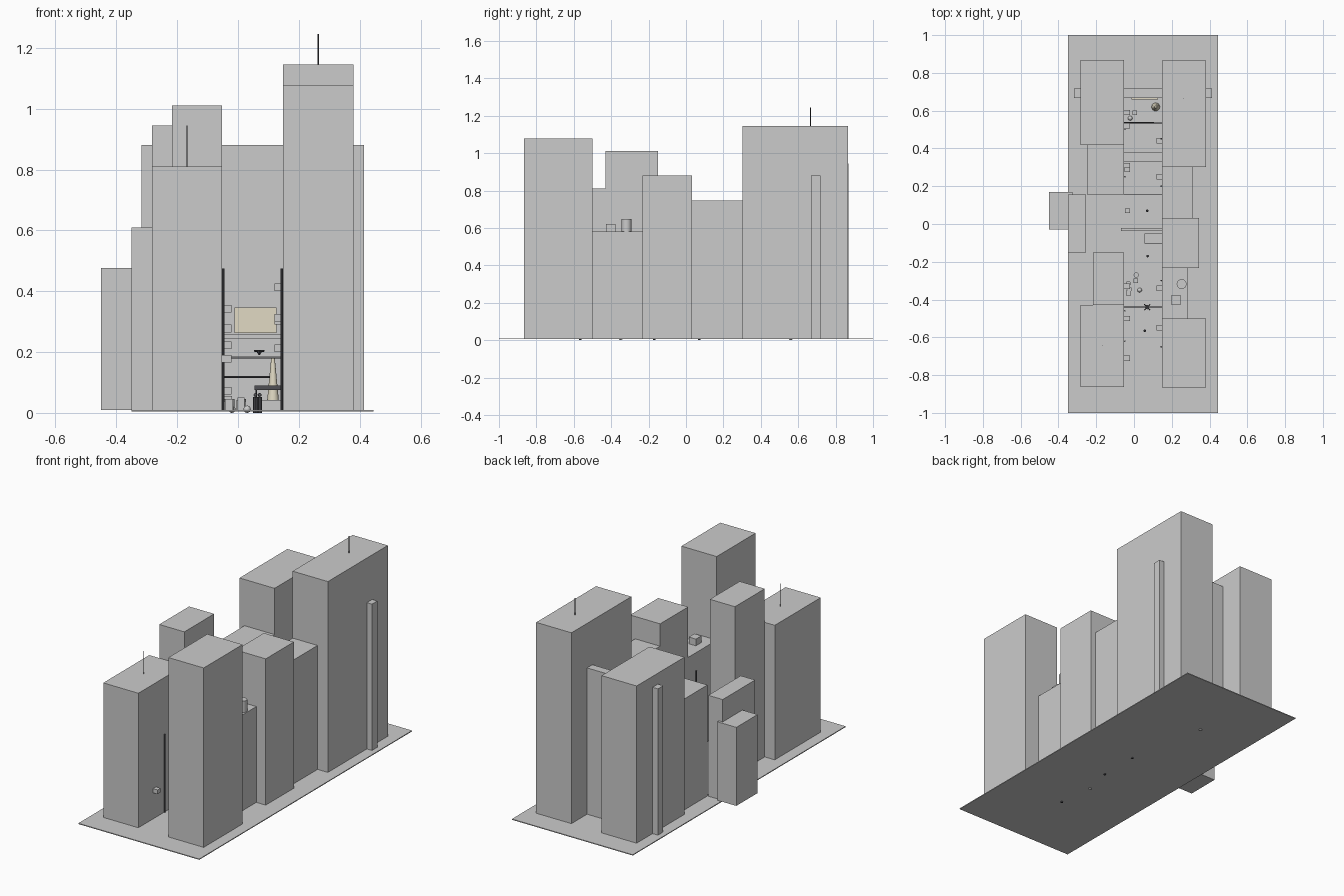
import bpy, math
from mathutils import Vector

if "Cube" in bpy.data.objects:
    bpy.data.objects.remove(bpy.data.objects["Cube"])


def material(name, rgb):
    m = bpy.data.materials.new(name)
    m.diffuse_color = (*rgb, 1)
    m.use_nodes = True
    m.node_tree.nodes["Principled BSDF"].inputs["Base Color"].default_value = m.diffuse_color
    return m


DARK = material("dark_metal", (0.08, 0.08, 0.09))
GLOW = material("pale_light", (0.75, 0.70, 0.55))


def box(name, x0, x1, y0, y1, z0, z1, mat=None):
    bpy.ops.mesh.primitive_cube_add(size=1, location=((x0 + x1) / 2, (y0 + y1) / 2, (z0 + z1) / 2))
    ob = bpy.context.object
    ob.name = name
    ob.scale = (x1 - x0, y1 - y0, z1 - z0)
    bpy.ops.object.transform_apply(location=False, rotation=False, scale=True)
    if mat:
        ob.data.materials.append(mat)
    return ob


def cone(name, x, y, z0, z1, r0, r1, sides=16, mat=None):
    bpy.ops.mesh.primitive_cone_add(vertices=sides, radius1=r0, radius2=r1, depth=z1 - z0,
                                    location=(x, y, (z0 + z1) / 2))
    ob = bpy.context.object
    ob.name = name
    if mat:
        ob.data.materials.append(mat)
    bpy.ops.object.shade_smooth_by_angle()
    return ob


def rod(name, a, b, r, mat=DARK):
    a, b = Vector(a), Vector(b)
    bpy.ops.mesh.primitive_cylinder_add(vertices=8, radius=r, depth=(b - a).length, location=(a + b) / 2)
    ob = bpy.context.object
    ob.name = name
    ob.rotation_euler = (b - a).to_track_quat('Z', 'Y').to_euler()
    ob.data.materials.append(mat)


# ground plate
G = 0.01
box("ground", -0.35, 0.445, -1, 1, 0.005, G)

# tower blocks: x0, x1, y0, y1, top
L, R = -0.052, 0.148
towers = {
    "left_front_tower": (-0.283, L, -0.862, -0.43, 0.81),
    "left_second_tower": (-0.217, L, -0.43, -0.15, 1.01),
    "left_recessed_block": (-0.35, -0.255, -0.15, 0.155, 0.61),
    "left_rear_annex": (-0.45, -0.325, -0.03, 0.17, 0.477),
    "left_fourth_tower": (-0.25, L, 0.155, 0.418, 0.67),
    "left_back_tower": (-0.283, L, 0.418, 0.868, 0.945),
    "right_front_tower": (R, 0.38, -0.865, -0.50, 1.077),
    "right_low_block": (R, 0.283, -0.50, -0.232, 0.58),
    "right_middle_tower": (R, 0.345, -0.232, 0.032, 0.88),
    "right_fourth_tower": (R, 0.312, 0.032, 0.302, 0.747),
    "right_back_tower": (R, 0.38, 0.302, 0.865, 1.145),
    "alley_end_wall": (-0.318, 0.414, 0.668, 0.718, 0.88),
}
for name, (x0, x1, y0, y1, top) in towers.items():
    box(name, x0, x1, y0, y1, G, top)

# rooftop equipment
box("roof_vent_box", 0.198, 0.245, -0.428, -0.376, 0.58, 0.62)
cone("roof_water_tank", 0.252, -0.318, 0.58, 0.648, 0.026, 0.026, 24)
rod("left_antenna", (-0.168, -0.645, 0.81), (-0.168, -0.645, 0.945), 0.002)
rod("right_antenna", (0.264, 0.665, 1.145), (0.264, 0.665, 1.245), 0.002)

# bridges across the alley
box("high_beam", -0.07, R, -0.037, -0.02, 0.245, 0.26)
box("skybridge", L, R, 0.328, 0.38, 0.185, 0.255)

# drain pipes on both alley walls
for y in (-0.62, -0.46, 0.25, 0.5):
    rod("left_drain_pipe", (L + 0.004, y, G), (L + 0.004, y, 0.475), 0.004)
for y in (-0.65, -0.3, 0.2, 0.45):
    rod("right_drain_pipe", (R - 0.004, y, G), (R - 0.004, y, 0.475), 0.004)

# overhead cables and pipes
for y, z in ((-0.44, 0.18), (0.155, 0.25), (0.535, 0.20)):
    rod("overhead_cable", (L, y, z), (R, y, z), 0.002)
rod("cross_pipe", (L, 0.535, 0.118), (0.105, 0.535, 0.118), 0.004)

# air conditioner units on the alley walls: y centre, z base
for y, z in ((-0.71, 0.165), (-0.50, 0.265), (-0.33, 0.33), (0.31, 0.21), (0.52, 0.33), (0.59, 0.06)):
    box("left_wall_unit", L, -0.022, y - 0.014, y + 0.014, z, z + 0.025)
for y, z in ((-0.55, 0.40), (-0.34, 0.30), (0.25, 0.20), (0.44, 0.29)):
    box("right_wall_unit", 0.12, R, y - 0.014, y + 0.014, z, z + 0.025)

# food stall with awning
box("stall_awning", 0.055, R, -0.10, -0.05, 0.082, 0.09)
box("awning_edge", 0.055, R, -0.104, -0.099, 0.075, 0.09, DARK)
box("stall_counter", 0.075, R, -0.095, -0.075, G, 0.042)
for x in (0.06, 0.142):
    rod("awning_post", (x, -0.098, G), (x, -0.098, 0.08), 0.002)

# crates, bins and bags
for x, y, s, h in ((-0.035, 0.07, 0.026, 0.03), (-0.03, -0.365, 0.026, 0.035),
                   (-0.035, 0.29, 0.03, 0.045), (0.005, 0.59, 0.024, 0.03), (0.01, -0.30, 0.024, 0.04)):
    box("crate", x - s / 2, x + s / 2, y - s / 2, y + s / 2, G, G + h)
for x, y in ((-0.03, -0.315), (-0.025, -0.345), (0.012, -0.27)):
    cone("bin", x, y, G, 0.045, 0.012, 0.014, 12)
for x, y in ((-0.02, 0.56), (0.03, -0.35)):
    bpy.ops.mesh.primitive_uv_sphere_add(segments=12, ring_count=8, radius=0.012, location=(x, y, 0.012))
    bpy.context.object.name = "rubbish_bag"
    bpy.ops.object.shade_smooth_by_angle()

# standing figures
for x, y in ((0.057, -0.565), (0.072, -0.17), (0.07, 0.07)):
    rod("figure_body", (x, y, 0), (x, y, 0.052), 0.007)
    bpy.ops.mesh.primitive_uv_sphere_add(segments=10, ring_count=6, radius=0.006, location=(x, y, 0.059))
    bpy.context.object.name = "figure_head"
    bpy.context.object.data.materials.append(DARK)

# hovering drone
cone("drone_body", 0.07, -0.44, 0.19, 0.206, 0.002, 0.012, 8, DARK)
for a in (45, 135):
    d = Vector((math.cos(math.radians(a)), math.sin(math.radians(a)), 0)) * 0.022
    c = Vector((0.07, -0.44, 0.204))
    rod("drone_arm", c - d, c + d, 0.003)

# light cone and glowing panel at the alley end
cone("light_cone", 0.115, 0.62, G, 0.18, 0.022, 0.006, 16, GLOW)
box("glowing_panel", -0.012, 0.127, 0.658, 0.668, 0.262, 0.347, GLOW)
